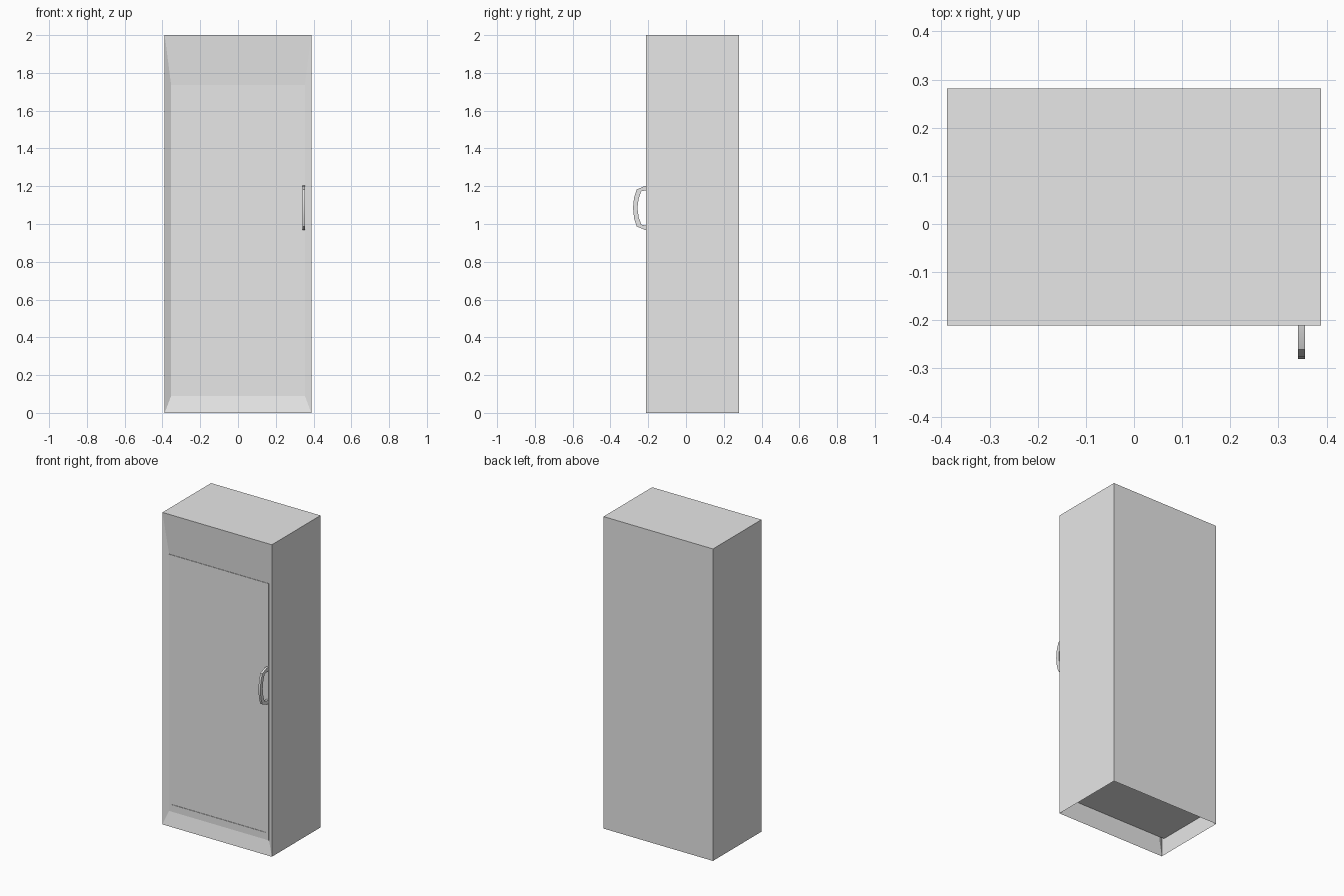
import bpy, bmesh

old = bpy.data.objects.get("Cube")
if old:
    bpy.data.objects.remove(old, do_unlink=True)

gray = bpy.data.materials.new("plain gray")
gray.use_nodes = True
color = (0.8, 0.8, 0.8, 1)
gray.diffuse_color = color
gray.node_tree.nodes["Principled BSDF"].inputs["Base Color"].default_value = color


def finish(name, bm):
    mesh = bpy.data.meshes.new(name)
    bm.to_mesh(mesh)
    bm.free()
    mesh.materials.append(gray)
    obj = bpy.data.objects.new(name, mesh)
    bpy.context.collection.objects.link(obj)
    return obj


def ring(bm, half, y, low, high):
    """Upright rectangle of four vertices, counter-clockwise from the front."""
    corners = [(-half, low), (half, low), (half, high), (-half, high)]
    return [bm.verts.new((x, y, z)) for x, z in corners]


def loft(name, rings, cap_back=False, open_base=False):
    """Join rectangles from back to front and close the front one."""
    bm = bmesh.new()
    loops = [ring(bm, *r) for r in rings]
    for j, (a, b) in enumerate(zip(loops, loops[1:])):
        for i in range(4):
            if open_base and j == 0 and i == 0:
                continue
            k = (i + 1) % 4
            bm.faces.new((a[i], a[k], b[k], b[i]))
    bm.faces.new(loops[-1])
    if cap_back:
        bm.faces.new(loops[0][::-1])
    bmesh.ops.recalc_face_normals(bm, faces=bm.faces)
    return finish(name, bm)


BACK, FRONT, SUNK = 0.281, -0.211, -0.192
WIDE, INNER = 0.388, 0.354

# Open-bottomed cabinet shell with a sloping frame around the door
loft("cabinet_shell", [
    (WIDE, BACK, 0, 2),
    (WIDE, FRONT, 0, 2),
    (INNER, SUNK, 0.09, 1.735),
], cap_back=True, open_base=True)

# Thin door with a shallow sunken centre panel
loft("door", [
    (INNER, SUNK, 0.09, 1.735),
    (INNER, SUNK - 0.003, 0.09, 1.735),
    (0.332, SUNK - 0.003, 0.135, 1.685),
    (0.332, SUNK + 0.005, 0.135, 1.685),
])

# Raised cabinet floor, seen from underneath
bm = bmesh.new()
floor = [(-WIDE, SUNK), (-WIDE, BACK), (WIDE, BACK), (WIDE, SUNK)]
bm.faces.new([bm.verts.new((x, y, 0.11)) for x, y in floor])
finish("cabinet_floor", bm)

# Bowed pull handle: outer and inner outlines of one half, mirrored in height
MID = 1.085
outer = [(SUNK, 0.118), (-0.215, 0.117), (-0.261, 0.098), (-0.275, 0.054), (-0.2805, 0)]
inner = [(SUNK, 0.093), (-0.215, 0.093), (-0.237, 0.088), (-0.251, 0.047), (-0.257, 0)]


def full(half):
    return half + [(y, -h) for y, h in half[-2::-1]]


bm = bmesh.new()
strips = [[[bm.verts.new((x, y, MID + h)) for y, h in full(half)]
           for half in (outer, inner)] for x in (0.341, 0.355)]
(lo, li), (ro, ri) = strips
for a, b in ((lo, li), (ro, ri), (lo, ro), (li, ri)):
    for i in range(len(a) - 1):
        bm.faces.new((a[i], a[i + 1], b[i + 1], b[i]))
for end in (0, -1):
    bm.faces.new((lo[end], li[end], ri[end], ro[end]))
bmesh.ops.recalc_face_normals(bm, faces=bm.faces)
handle = finish("door_handle", bm)

bpy.context.view_layer.objects.active = handle
handle.select_set(True)
bpy.ops.object.shade_smooth_by_angle(angle=0.6)
